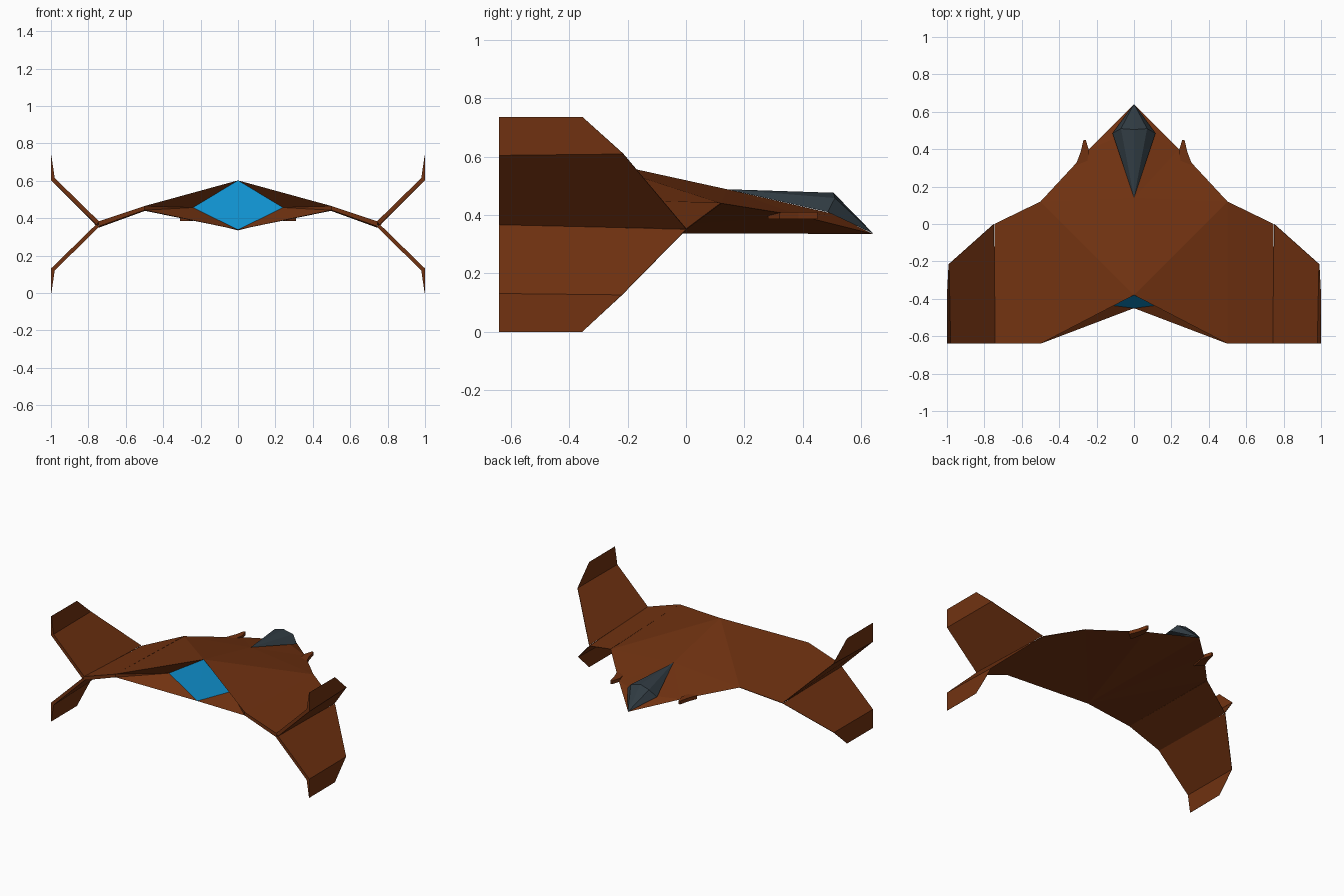
import bpy, bmesh

if "Cube" in bpy.data.objects:
    bpy.data.objects.remove(bpy.data.objects["Cube"])


def material(name, rgb):
    m = bpy.data.materials.new(name)
    m.diffuse_color = (*rgb, 1)
    m.use_nodes = True
    m.node_tree.nodes["Principled BSDF"].inputs["Base Color"].default_value = m.diffuse_color
    return m


BROWN = material("rust_brown", (0.165, 0.032, 0.0055))
BLUE = material("engine_blue", (0.005, 0.29, 0.64))
GREY = material("canopy_grey", (0.030, 0.044, 0.055))


def mirrored(name, points, faces, mats, glow=()):
    """Make a mesh from its right half; 'glow' faces use the second material."""
    bm = bmesh.new()
    for side in (1, -1):
        vs = [bm.verts.new((side * x, y, z)) for x, y, z in points]
        for i, f in enumerate(faces):
            face = bm.faces.new([vs[k] for k in f])
            face.material_index = 1 if i in glow else 0
    bmesh.ops.remove_doubles(bm, verts=bm.verts, dist=0.0005)
    bmesh.ops.recalc_face_normals(bm, faces=bm.faces)
    mesh = bpy.data.meshes.new(name)
    bm.to_mesh(mesh)
    bm.free()
    for m in mats:
        mesh.materials.append(m)
    ob = bpy.data.objects.new(name, mesh)
    bpy.context.collection.objects.link(ob)
    return ob


BOX = [(0, 1, 2, 3), (4, 7, 6, 5), (0, 4, 5, 1), (1, 5, 6, 2), (2, 6, 7, 3), (3, 7, 4, 0)]


def panel(name, inner, outer):
    """Wing slab that thins to its leading edge.
    Each end: (x, z) of face a, (x, z) of face b, front y, front z drop."""
    pts = []
    for (ax, az), (bx, bz), yf, drop in (inner, outer):
        mx, mz = (ax + bx) / 2, (az + bz) / 2
        e = 0.15
        fa = (mx + (ax - mx) * e, yf, mz + (az - mz) * e - drop)
        fb = (mx + (bx - mx) * e, yf, mz + (bz - mz) * e - drop)
        pts += [(ax, -0.64, az), fa, fb, (bx, -0.64, bz)]
    return mirrored(name, pts, BOX, [BROWN])


# Hull: wedge body with a recessed diamond engine at the rear
hull = [
    (0, 0.64, 0.335),       # 0 nose
    (0.24, 0.40, 0.395),    # 1 chine
    (0.5, 0.12, 0.44),      # 2 wing root front
    (0.5, -0.64, 0.465),    # 3 wing root rear, top
    (0.5, -0.64, 0.443),    # 4 wing root rear, bottom
    (0, -0.38, 0.602),      # 5 ridge rear
    (0, 0.14, 0.488),       # 6 ridge at canopy
    (0, 0.5, 0.405),        # 7 ridge under canopy
    (0, -0.45, 0.338),      # 8 keel rear
    (0.24, -0.42, 0.457),   # 9 engine corner
]
hull_faces = [(5, 3, 2), (5, 2, 6), (6, 2, 1), (6, 1, 7), (7, 1, 0),
              (8, 2, 4), (8, 1, 2), (8, 0, 1), (2, 3, 4),
              (5, 9, 3), (9, 4, 3), (9, 8, 4), (5, 8, 9)]
mirrored("hull", hull, hull_faces, [BROWN, BLUE], glow={12})

# Wings: inner panel, then a fork to upper and lower panels with upright tips
panel("inner_wing", ((0.5, 0.465), (0.5, 0.443), 0.12, 0.014),
      ((0.747, 0.382), (0.747, 0.355), 0.0, 0.018))
panel("upper_wing", ((0.742, 0.382), (0.757, 0.365), 0.0, 0.02),
      ((0.98, 0.615), (1.0, 0.604), -0.215, 0))
panel("upper_wing_tip", ((0.98, 0.615), (1.0, 0.604), -0.215, 0),
      ((0.998, 0.736), (1.0, 0.736), -0.355, 0))
panel("lower_wing", ((0.742, 0.355), (0.757, 0.368), 0.0, 0.012),
      ((0.98, 0.120), (1.0, 0.131), -0.22, 0))
panel("lower_wing_tip", ((0.98, 0.120), (1.0, 0.131), -0.22, 0),
      ((0.998, 0), (1.0, 0), -0.355, 0))

# Canopy: faceted gem on the nose
mirrored("canopy",
         [(0, 0.14, 0.488), (0.115, 0.485, 0.41), (0.07, 0.51, 0.458),
          (0, 0.505, 0.476), (0, 0.642, 0.336)],
         [(0, 1, 2), (0, 2, 3), (3, 2, 4), (2, 1, 4)], [GREY])

# Guns: small pointed fairings on the chine
plan = [(0.24, 0.39), (0.258, 0.45), (0.27, 0.45), (0.285, 0.385), (0.31, 0.32), (0.26, 0.28)]
n = len(plan)
gun_pts = [(x, y, 0.386) for x, y in plan] + [(x, y, 0.41) for x, y in plan]
gun_faces = [tuple(range(n)), tuple(range(2 * n - 1, n - 1, -1))]
gun_faces += [(i, (i + 1) % n, (i + 1) % n + n, i + n) for i in range(n)]
mirrored("gun_fairings", gun_pts, gun_faces, [BROWN])
